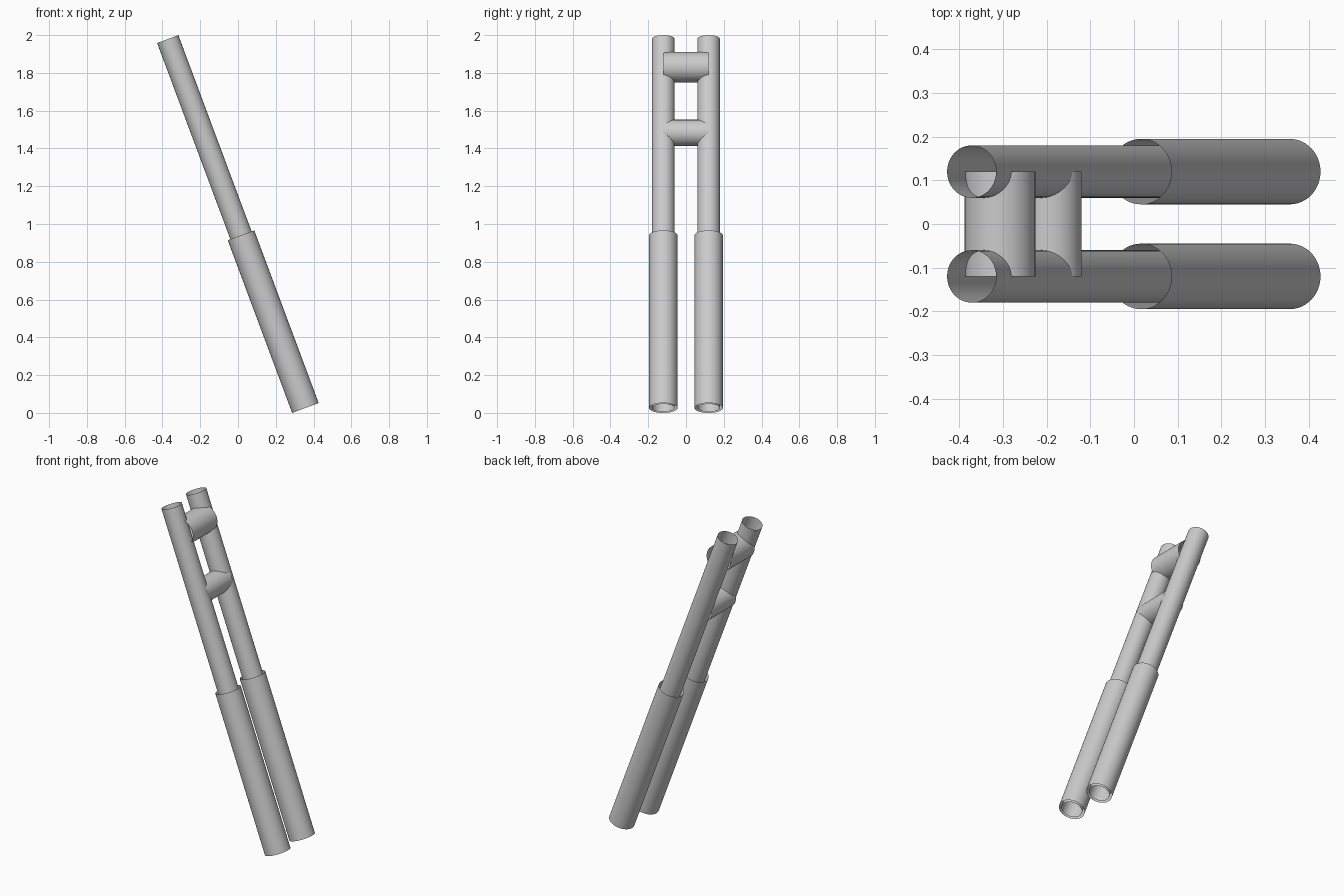
import bpy, bmesh
from mathutils import Vector

if "Cube" in bpy.data.objects:
    bpy.data.objects.remove(bpy.data.objects["Cube"])

BOTTOM = Vector((0.357, 0, 0.026))
TOP = Vector((-0.372, 0, 1.979))
SLEEVE_TOP = BOTTOM.lerp(TOP, 0.468)


def open_tube(name, start, end, radius, sides=48):
    """Smooth cylinder without end caps, running from start to end."""
    axis = end - start
    bm = bmesh.new()
    bmesh.ops.create_cone(bm, cap_ends=False, segments=sides,
                          radius1=radius, radius2=radius, depth=axis.length)
    mat = axis.to_track_quat('Z', 'Y').to_matrix().to_4x4()
    bm.transform(mat)
    for f in bm.faces:
        f.smooth = True
    mesh = bpy.data.meshes.new(name)
    bm.to_mesh(mesh)
    bm.free()
    obj = bpy.data.objects.new(name, mesh)
    obj.location = (start + end) / 2
    bpy.context.collection.objects.link(obj)
    return obj


# Two slanted rods, each with a wider sleeve around the lower half
for side, y in (("front", -0.12), ("back", 0.12)):
    offset = Vector((0, y, 0))
    open_tube(side + "_rod", BOTTOM + offset, TOP + offset, 0.06)
    open_tube(side + "_sleeve", BOTTOM + offset, SLEEVE_TOP + offset, 0.075)

# Open cross tubes joining the rods
for name, x, z, r in (("upper_cross_tube", -0.307, 1.83, 0.081),
                      ("lower_cross_tube", -0.19, 1.482, 0.07)):
    open_tube(name, Vector((x, -0.12, z)), Vector((x, 0.12, z)), r)
